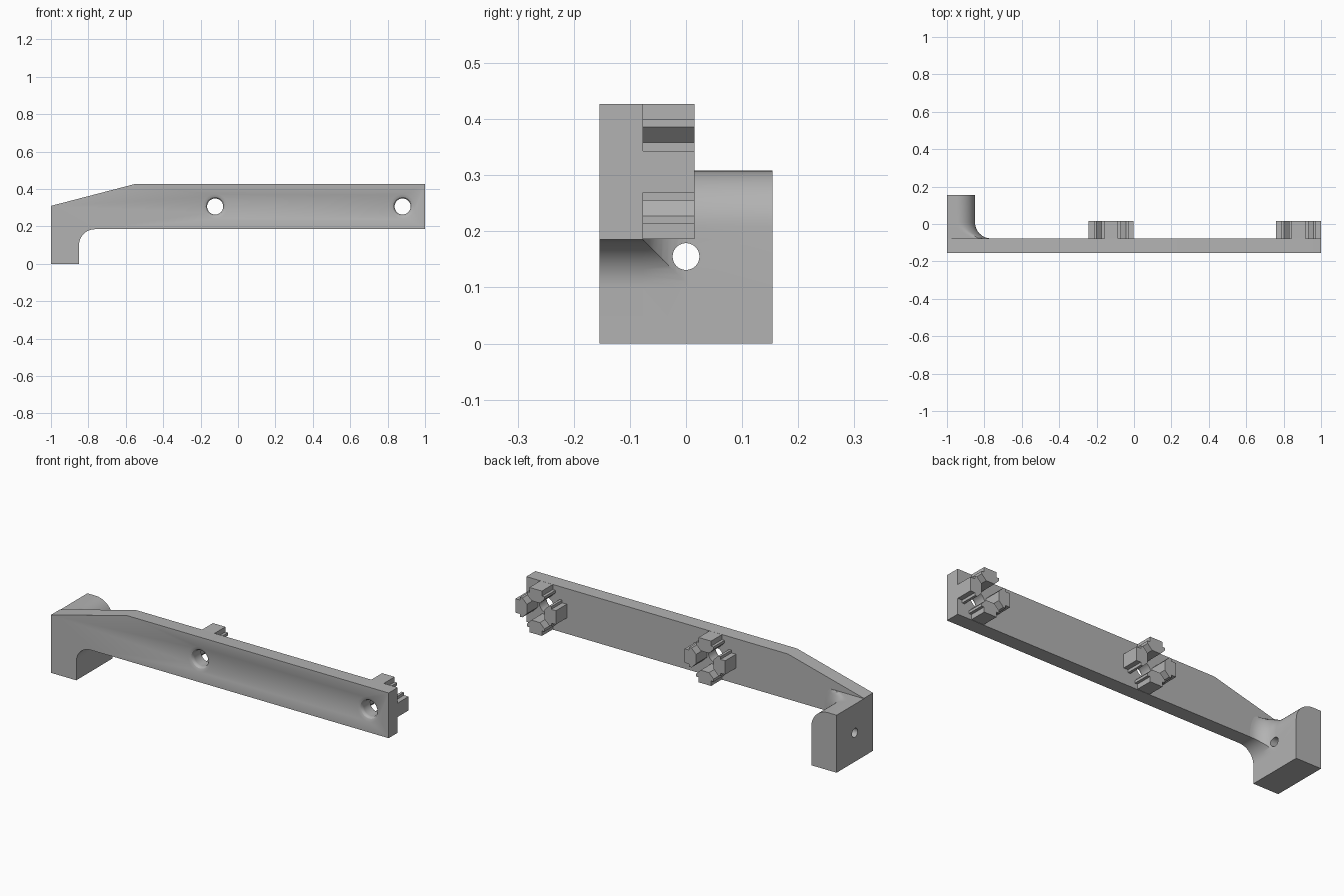
import bpy, bmesh, math
from mathutils import Matrix

if "Cube" in bpy.data.objects:
    bpy.data.objects.remove(bpy.data.objects["Cube"], do_unlink=True)

FRONT, BACK, PLATE = -0.154, 0.154, -0.077
TOP, RADIUS, FILLET = 0.308, 0.1, 0.085
INNER = -0.85

grey = bpy.data.materials.new("plain_grey")
grey.use_nodes = True
grey.diffuse_color = (0.45, 0.45, 0.45, 1)
grey.node_tree.nodes["Principled BSDF"].inputs["Base Color"].default_value = grey.diffuse_color


def arc(cx, cz, r, a0, a1, n=12):
    return [(cx + r * math.cos(math.radians(a0 + (a1 - a0) * i / n)),
             cz + r * math.sin(math.radians(a0 + (a1 - a0) * i / n))) for i in range(n + 1)]


def loft(name, rings):
    """Skin a closed solid through (y, outline) slices."""
    bm = bmesh.new()
    loops = [[bm.verts.new((x, y, z)) for x, z in pts] for y, pts in rings]
    n = len(loops[0])
    for a, b in zip(loops, loops[1:]):
        for i in range(n):
            bm.faces.new((a[i], a[(i + 1) % n], b[(i + 1) % n], b[i]))
    bm.faces.new(loops[0])
    bm.faces.new(loops[-1])
    bmesh.ops.recalc_face_normals(bm, faces=bm.faces)
    mesh = bpy.data.meshes.new(name)
    bm.to_mesh(mesh)
    bm.free()
    mesh.materials.append(grey)
    ob = bpy.data.objects.new(name, mesh)
    bpy.context.collection.objects.link(ob)
    return ob


def boolean(ob, tool, operation):
    """Apply a boolean and discard the tool."""
    tool.hide_render = True
    mod = ob.modifiers.new("cut", 'BOOLEAN')
    mod.operation, mod.object, mod.solver = operation, tool, 'EXACT'
    bpy.ops.object.select_all(action='DESELECT')
    bpy.context.view_layer.objects.active = ob
    ob.select_set(True)
    bpy.ops.object.modifier_apply(modifier=mod.name)
    bpy.data.objects.remove(tool, do_unlink=True)


def smooth(ob):
    bpy.ops.object.select_all(action='DESELECT')
    bpy.context.view_layer.objects.active = ob
    ob.select_set(True)
    bpy.ops.object.shade_smooth_by_angle(angle=math.radians(30))


# Side outline shared by the plate and the arm
under = arc(INNER + FILLET, 0.185 - FILLET, FILLET, 180, 90)
outline = [(-1, 0), (INNER, 0)] + under + [(1, 0.185), (1, 0.427), (-0.55, 0.427), (-1, 0.31)]
plate = loft("plate", [(FRONT, outline), (PLATE, outline)])


# Arm: rounded block that flares into the plate
def arm_slice(d):
    rounding = arc(INNER - RADIUS, TOP - RADIUS, RADIUS + d, 0, 90)
    return ([(-1, -0.1), (INNER + d, -0.1)] +
            [(x, min(z, TOP)) for x, z in rounding] + [(-1.1, TOP), (-1.1, -0.1)])


flare = []
for i in range(11):
    t = math.radians(9 * i)
    flare.append((PLATE + FILLET * (1 - math.cos(t)), arm_slice(FILLET * (1 - math.sin(t)))))
arm = loft("arm", [(PLATE, outline), (BACK, outline)])
boolean(arm, loft("arm_form", flare + [(BACK + 0.1, arm_slice(0))]), 'INTERSECT')

# Cross hole through the arm
drill = loft("drill", [(-0.3, arc(0, 0, 0.024, 0, 345, 23)), (0.3, arc(0, 0, 0.024, 0, 345, 23))])
drill.data.transform(Matrix.Translation((-0.9, 0, 0.155)) @ Matrix.Rotation(math.pi / 2, 4, 'Z'))
boolean(arm, drill, 'DIFFERENCE')

# Screw holes with rounded mouths, and four slot lugs around each
half = [(0.025, 0.052), (0.052, 0.079), (0.052, 0.093), (0.037, 0.093), (0.037, 0.12)]
lug = half + [(-x, z) for x, z in reversed(half)]
for label, cx in (("middle", -0.122), ("end", 0.88)):
    cz = 0.3065
    rings = [(FRONT - 0.02, 0.066)]
    for i in range(7):
        t = math.radians(15 * i)
        rings.append((FRONT + 0.023 * math.sin(t), 0.043 + 0.023 * (1 - math.sin(t)) if i == 0
                      else 0.066 - 0.023 * math.sqrt(max(0, 1 - (1 - math.sin(t)) ** 2))))
    rings.append((PLATE + 0.02, 0.043))
    boolean(plate, loft("screw_drill", [(y, arc(cx, cz, r, 0, 350, 35)) for y, r in rings]), 'DIFFERENCE')
    for k, side in enumerate(("upper", "left", "lower", "right")):
        c, s = round(math.cos(k * math.pi / 2)), round(math.sin(k * math.pi / 2))
        pts = [(cx + c * x + s * z, cz - s * x + c * z) for x, z in lug]
        loft(f"{label}_{side}_lug", [(PLATE, pts), (0.015, pts)])

smooth(plate)
smooth(arm)
